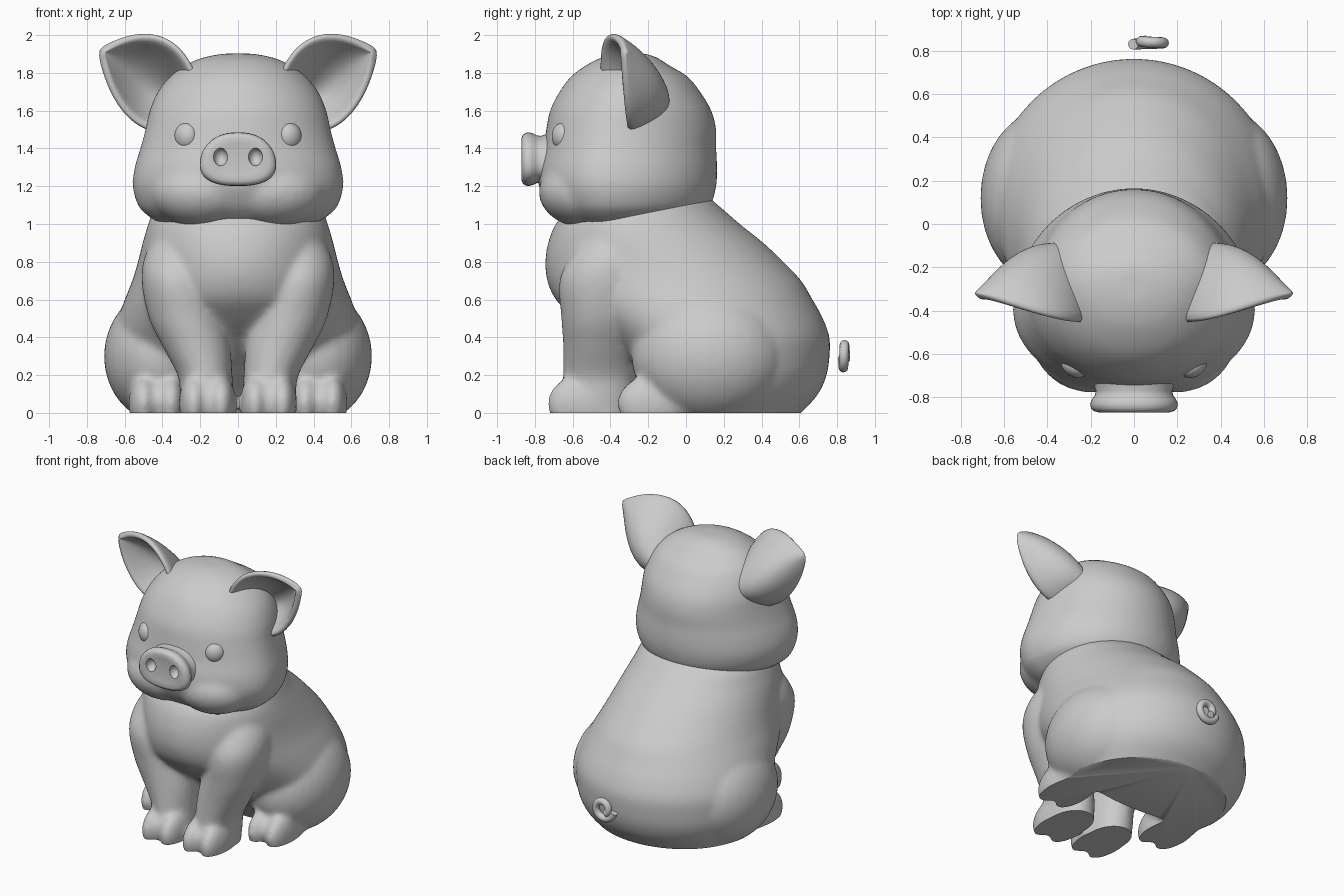
import bpy
import bmesh
import math
from mathutils import Matrix, Vector

if "Cube" in bpy.data.objects:
    bpy.data.objects.remove(bpy.data.objects["Cube"])

grey = bpy.data.materials.new("plain grey")
grey.use_nodes = True
grey.diffuse_color = (0.6, 0.6, 0.6, 1)
grey.node_tree.nodes["Principled BSDF"].inputs["Base Color"].default_value = grey.diffuse_color


def make_object(name, bm):
    """Turn a bmesh into a named, coloured object."""
    bmesh.ops.recalc_face_normals(bm, faces=bm.faces)
    mesh = bpy.data.meshes.new(name)
    bm.to_mesh(mesh)
    bm.free()
    mesh.materials.append(grey)
    obj = bpy.data.objects.new(name, mesh)
    bpy.context.collection.objects.link(obj)
    return obj


def apply_modifiers(obj):
    graph = bpy.context.evaluated_depsgraph_get()
    mesh = bpy.data.meshes.new_from_object(obj.evaluated_get(graph))
    obj.modifiers.clear()
    obj.data = mesh


def smooth(obj, angle=50):
    bpy.ops.object.select_all(action="DESELECT")
    obj.select_set(True)
    bpy.context.view_layer.objects.active = obj
    bpy.ops.object.shade_smooth_by_angle(angle=math.radians(angle))


def ball(bm, centre, radii, turn=0):
    matrix = Matrix.Translation(centre) @ Matrix.Rotation(turn, 4, "Z") @ Matrix.Diagonal((*radii, 1))
    bmesh.ops.create_uvsphere(bm, u_segments=32, v_segments=20, radius=1, matrix=matrix)


def skin(bm, rings):
    """Bridge equal rings of points and cap both ends."""
    loops = [[bm.verts.new(p) for p in ring] for ring in rings]
    count = len(loops[0])
    for low, high in zip(loops, loops[1:]):
        for i in range(count):
            j = (i + 1) % count
            bm.faces.new((low[i], low[j], high[j], high[i]))
    bm.faces.new(loops[0][::-1])
    bm.faces.new(loops[-1])


def refine(sections, steps=4):
    """Add slices between the given ones along a smooth spline."""
    rows = [Vector(s) for s in sections]
    rows = [rows[0]] + rows + [rows[-1]]
    fine = []
    for a, b, c, d in zip(rows, rows[1:], rows[2:], rows[3:]):
        for k in range(steps):
            t = k / steps
            fine.append(b + (c - a) * (t / 2) + (a * 2 - b * 5 + c * 4 - d) * (t * t / 2)
                        + (b * 3 - a - c * 3 + d) * (t ** 3 / 2))
    return fine + [rows[-1]]


def loft(bm, sections, side=1, count=64):
    """Stack oval slices: height, half width, front, widest, back, centre x."""
    rings = []
    for z, half, front, mid, back, cx in refine(sections):
        ring = []
        for i in range(count):
            a = math.tau * i / count
            reach = back - mid if math.sin(a) > 0 else mid - front
            ring.append((side * (cx + half * math.cos(a)), mid + reach * math.sin(a), z))
        rings.append(ring)
    skin(bm, rings)


def fuse(name, bm, voxel, rounds):
    """Melt overlapping pieces into one soft surface."""
    obj = make_object(name, bm)
    remesh = obj.modifiers.new("remesh", "REMESH")
    remesh.mode = "VOXEL"
    remesh.voxel_size = voxel
    soften = obj.modifiers.new("soften", "SMOOTH")
    soften.factor = 0.5
    soften.iterations = rounds
    apply_modifiers(obj)
    return obj


# Body: torso, haunches, legs and split feet
bm = bmesh.new()
loft(bm, [
    (-.1, .48, 0, .15, .5, 0),
    (0, .545, -.05, .14, .61, 0),
    (.1, .61, -.14, .13, .7, 0),
    (.2, .65, -.25, .12, .745, 0),
    (.3, .665, -.36, .1, .76, 0),
    (.4, .66, -.47, .1, .76, 0),
    (.5, .635, -.59, .07, .725, 0),
    (.6, .6, -.69, .02, .67, 0),
    (.7, .56, -.735, -.05, .61, 0),
    (.8, .53, -.745, -.12, .515, 0),
    (.9, .505, -.73, -.2, .41, 0),
    (1, .475, -.69, -.25, .285, 0),
    (1.1, .43, -.6, -.25, .17, 0),
    (1.2, .3, -.5, -.25, .05, 0)])
for side in (-1, 1):
    ball(bm, (side * .405, .12, .3), (.305, .41, .35))
    loft(bm, [
        (-.1, .135, -.67, -.47, -.29, .16),
        (.1, .142, -.66, -.46, -.27, .165),
        (.2, .145, -.65, -.46, -.27, .175),
        (.35, .178, -.65, -.46, -.26, .22),
        (.5, .195, -.66, -.45, -.22, .275),
        (.7, .19, -.67, -.43, -.16, .32),
        (.85, .165, -.6, -.4, -.16, .32),
        (1, .08, -.5, -.35, -.2, .3)], side)
    # Feet, each with two toes
    for x, y, back in ((.162, -.53, 0), (.428, -.16, .06)):
        ball(bm, (side * x, y + back, .06), (.145, .17 + back, .145))
        for spread in (-.072, .072):
            ball(bm, (side * (x + spread), y - .02, .05), (.079, .185, .15))
body = fuse("body", bm, .018, 9)

# Flatten the underside so that it sits on the ground
bm = bmesh.new()
bm.from_mesh(body.data)
bmesh.ops.bisect_plane(bm, geom=bm.verts[:] + bm.edges[:] + bm.faces[:],
                       plane_co=(0, 0, 0), plane_no=(0, 0, 1), clear_inner=True)
bmesh.ops.holes_fill(bm, edges=bm.edges[:], sides=0)
bmesh.ops.recalc_face_normals(bm, faces=bm.faces)
bm.to_mesh(body.data)
bm.free()
smooth(body)

# Head with round jowls
bm = bmesh.new()
loft(bm, [
    (.97, .28, -.56, -.4, -.25, 0),
    (1.01, .42, -.64, -.4, -.08, 0),
    (1.05, .485, -.69, -.4, .06, 0),
    (1.1, .53, -.735, -.4, .13, 0),
    (1.2, .558, -.78, -.4, .16, 0),
    (1.3, .547, -.78, -.4, .165, 0),
    (1.4, .517, -.755, -.39, .16, 0),
    (1.5, .49, -.74, -.37, .16, 0),
    (1.6, .468, -.72, -.34, .135, 0),
    (1.7, .425, -.67, -.31, .075, 0),
    (1.78, .36, -.61, -.28, .01, 0),
    (1.84, .28, -.53, -.28, -.09, 0),
    (1.88, .19, -.45, -.28, -.15, 0),
    (1.902, .08, -.36, -.28, -.21, 0)])
for side in (-1, 1):
    ball(bm, (side * .19, -.53, 1.17), (.28, .25, .19))
smooth(fuse("head", bm, .018, 10))

# Snout: a rounded disc, broader below, with two nostril hollows
bm = bmesh.new()
rings = []
for y, scale in ((-.68, 1), (-.74, .93), (-.77, .87), (-.79, .89), (-.81, .96), (-.83, 1),
                 (-.85, .98), (-.864, .91), (-.87, .8), (-.866, .6), (-.862, .3)):
    ring = []
    for i in range(48):
        a = math.tau * i / 48
        c, s = math.cos(a), math.sin(a)
        x = math.copysign(abs(c) ** .8, c) * (.2 - .03 * s)
        z = math.copysign(abs(s) ** .9, s) * .142
        ring.append((x * scale, y, 1.343 + z * scale))
    rings.append(ring)
skin(bm, rings)
snout = make_object("snout", bm)
bm = bmesh.new()
for side in (-1, 1):
    ball(bm, (side * .092, -.875, 1.355), (.038, .05, .048))
cutter = make_object("nostril_cutter", bm)
cutter.hide_render = True
cut = snout.modifiers.new("nostrils", "BOOLEAN")
cut.operation = "DIFFERENCE"
cut.object = cutter
apply_modifiers(snout)
bpy.data.objects.remove(cutter)
smooth(snout)

# Ears: cupped leaves between an upper edge, a spine and a lower edge
upper = [(.235, -.455, 1.8), (.4, -.43, 1.985), (.59, -.37, 1.985), (.725, -.335, 1.915)]
spine = [(.35, -.11, 1.67), (.5, -.15, 1.77), (.62, -.24, 1.855), (.725, -.335, 1.915)]
lower = [(.49, -.31, 1.51), (.61, -.325, 1.61), (.69, -.335, 1.76), (.725, -.335, 1.915)]


def through(points, t):
    """Smooth curve that passes through evenly spaced points."""
    last = len(points) - 1
    total = Vector((0, 0, 0))
    for i, p in enumerate(points):
        weight = 1
        for j in range(len(points)):
            if j != i:
                weight *= (t * last - j) / (i - j)
        total += Vector(p) * weight
    return total


def ear(name, side):
    bm = bmesh.new()
    steps = 14
    rows = []
    for i in range(steps + 1):
        u = -.12 + 1.12 * i / steps
        edge = [through(line, u) for line in (upper, spine, lower)]
        row = [through(edge, j / steps) for j in range(steps + 1)]
        rows.append([bm.verts.new((side * p.x, p.y, p.z)) for p in row])
    for a, b in zip(rows, rows[1:]):
        for j in range(steps):
            bm.faces.new((a[j], a[j + 1], b[j + 1], b[j]))
    bmesh.ops.remove_doubles(bm, verts=bm.verts, dist=.004)
    obj = make_object(name, bm)
    shell = obj.modifiers.new("thickness", "SOLIDIFY")
    shell.thickness = .042
    shell.offset = 0
    obj.modifiers.new("round", "SUBSURF").levels = 1
    apply_modifiers(obj)
    smooth(obj, 80)


# Paired ears and eyes
for word, side in (("left", 1), ("right", -1)):
    ear("ear_" + word, side)
    bm = bmesh.new()
    ball(bm, (side * .275, -.655, 1.465), (.066, .05, .07), side * math.radians(35))
    smooth(make_object("eye_" + word, bm))

# Curly tail
curve = bpy.data.curves.new("tail", "CURVE")
curve.dimensions = "3D"
curve.bevel_depth = .025
curve.bevel_resolution = 4
curve.use_fill_caps = True
spline = curve.splines.new("POLY")
turns = 40
spline.points.add(turns)
for i, point in enumerate(spline.points):
    t = i / turns
    a = math.radians(190 + 400 * t)
    r = .08 - .045 * t
    point.co = (.075 + r * math.cos(a), .83 + .015 * t, .31 + r * math.sin(a), 1)
curve.materials.append(grey)
tail = bpy.data.objects.new("tail", curve)
bpy.context.collection.objects.link(tail)
